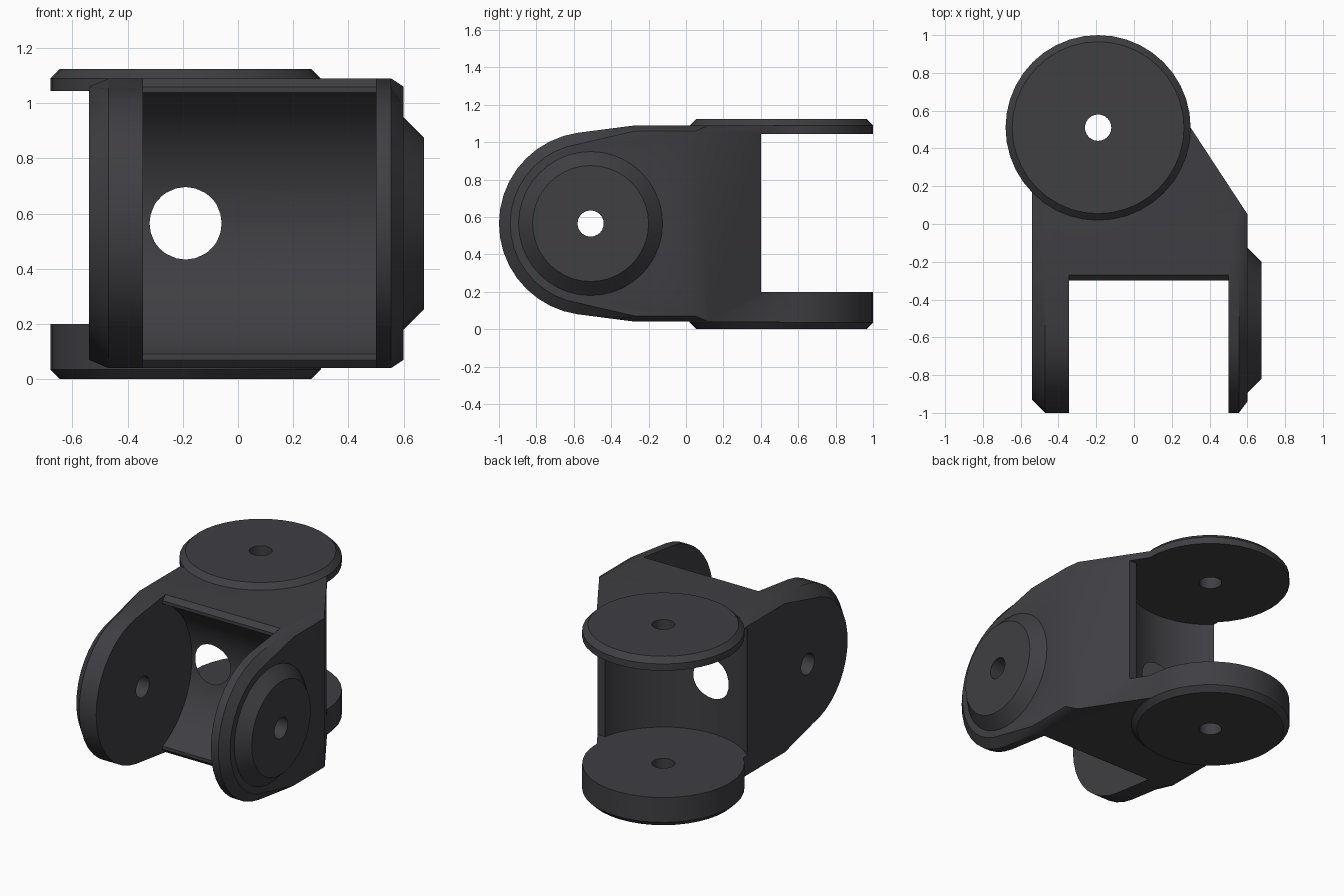
import bpy, bmesh
from math import sin, cos, radians

if "Cube" in bpy.data.objects:
    bpy.data.objects.remove(bpy.data.objects["Cube"])

FRONT = (-0.51, 0.565)   # y, z of the sideways pivot axis
REAR = (-0.19, 0.51)     # x, y of the upright pivot axis
CLEAR = 0.5185           # clearance radius around both pivots


def arc(c, r, a0, a1, n):
    return [(c[0] + r * cos(radians(a0 + (a1 - a0) * i / n)),
             c[1] + r * sin(radians(a0 + (a1 - a0) * i / n))) for i in range(n + 1)]


def circle(c, r, n=40):
    return arc(c, r, 0, 360, n)[:-1]


def loft(name, axis, layers):
    """Solid through matching 2D loops; layers = [(position, loop), ...]."""
    bm = bmesh.new()
    rings = []
    for pos, loop in layers:
        rings.append([bm.verts.new((pos, u, v) if axis == 'X' else (u, v, pos)) for u, v in loop])
    n = len(rings[0])
    for a, b in zip(rings, rings[1:]):
        for i in range(n):
            j = (i + 1) % n
            bm.faces.new((a[i], a[j], b[j], b[i]))
    bm.faces.new(rings[0])
    bm.faces.new(rings[-1])
    bmesh.ops.recalc_face_normals(bm, faces=bm.faces)
    mesh = bpy.data.meshes.new(name)
    bm.to_mesh(mesh)
    bm.free()
    ob = bpy.data.objects.new(name, mesh)
    bpy.context.collection.objects.link(ob)
    return ob


def combine(ob, other, operation):
    mod = ob.modifiers.new(operation, 'BOOLEAN')
    mod.operation, mod.solver, mod.object = operation, 'EXACT', other
    bpy.context.view_layer.objects.active = ob
    bpy.ops.object.modifier_apply(modifier=mod.name)
    bpy.data.objects.remove(other)


def side_profile(inset):
    h = 0.525 - min(inset, 0.03)
    return (arc(FRONT, 0.49 - inset, 98, 262, 18)
            + [(-0.27, FRONT[1] - h), (0.6, FRONT[1] - h),
               (0.6, FRONT[1] + h), (-0.27, FRONT[1] + h)])


# body: rounded side profile with chamfered rims, trimmed to the plan outline
body = loft("joint_bracket", 'X', [(-0.54, side_profile(0.07)), (-0.47, side_profile(0)),
                                   (0.555, side_profile(0)), (0.6, side_profile(0.06))])
outline = [(-0.7, -1.2), (0.7, -1.2), (0.7, -0.1), (0.3, 0.51), (-0.19, 0.53), (-0.7, 0.3)]
combine(body, loft("plan_trim", 'Z', [(-0.3, outline), (1.4, outline)]), 'INTERSECT')

# upright pivot drum, later split into two discs
drum = [(0, 0.455), (0.035, 0.49), (1.09, 0.49), (1.125, 0.455)]
combine(body, loft("drum", 'Z', [(z, circle(REAR, r)) for z, r in drum]), 'UNION')

# raised boss on the right side plate
boss = [(0.53, 0.385), (0.6, 0.385), (0.675, 0.31)]
combine(body, loft("boss", 'X', [(x, circle(FRONT, r)) for x, r in boss]), 'UNION')

# rear gap between the discs
gap = arc(REAR, CLEAR, 192.25, 347.75, 40) + [(1, 0.4), (1, 1.2), (-0.9, 1.2), (-0.9, 0.4)]
combine(body, loft("rear_gap", 'Z', [(0.2, gap), (1.045, gap)]), 'DIFFERENCE')

# front gap between the side plates, with softened web edges
gap = ([(-1.2, -0.2), (-0.26, -0.2), (-0.26, 0.03), (-0.3, 0.07)]
       + arc(FRONT, CLEAR, -66.1, 66.1, 36)
       + [(-0.3, 1.06), (-0.26, 1.1), (-0.26, 1.3), (-1.2, 1.3)])
combine(body, loft("front_gap", 'X', [(-0.345, gap), (0.5, gap)]), 'DIFFERENCE')

# pivot holes
for axis, c in (('X', FRONT), ('Z', REAR)):
    ring = circle(c, 0.07, 24)
    combine(body, loft("pivot_hole", axis, [(-1, ring), (1.5, ring)]), 'DIFFERENCE')

mat = bpy.data.materials.new("dark_plastic")
mat.diffuse_color = (0.05, 0.05, 0.057, 1)
mat.use_nodes = True
mat.node_tree.nodes["Principled BSDF"].inputs["Base Color"].default_value = mat.diffuse_color
body.data.materials.clear()
body.data.materials.append(mat)
for o in bpy.context.selected_objects:
    o.select_set(False)
body.select_set(True)
bpy.context.view_layer.objects.active = body
bpy.ops.object.shade_smooth_by_angle(angle=radians(35))
